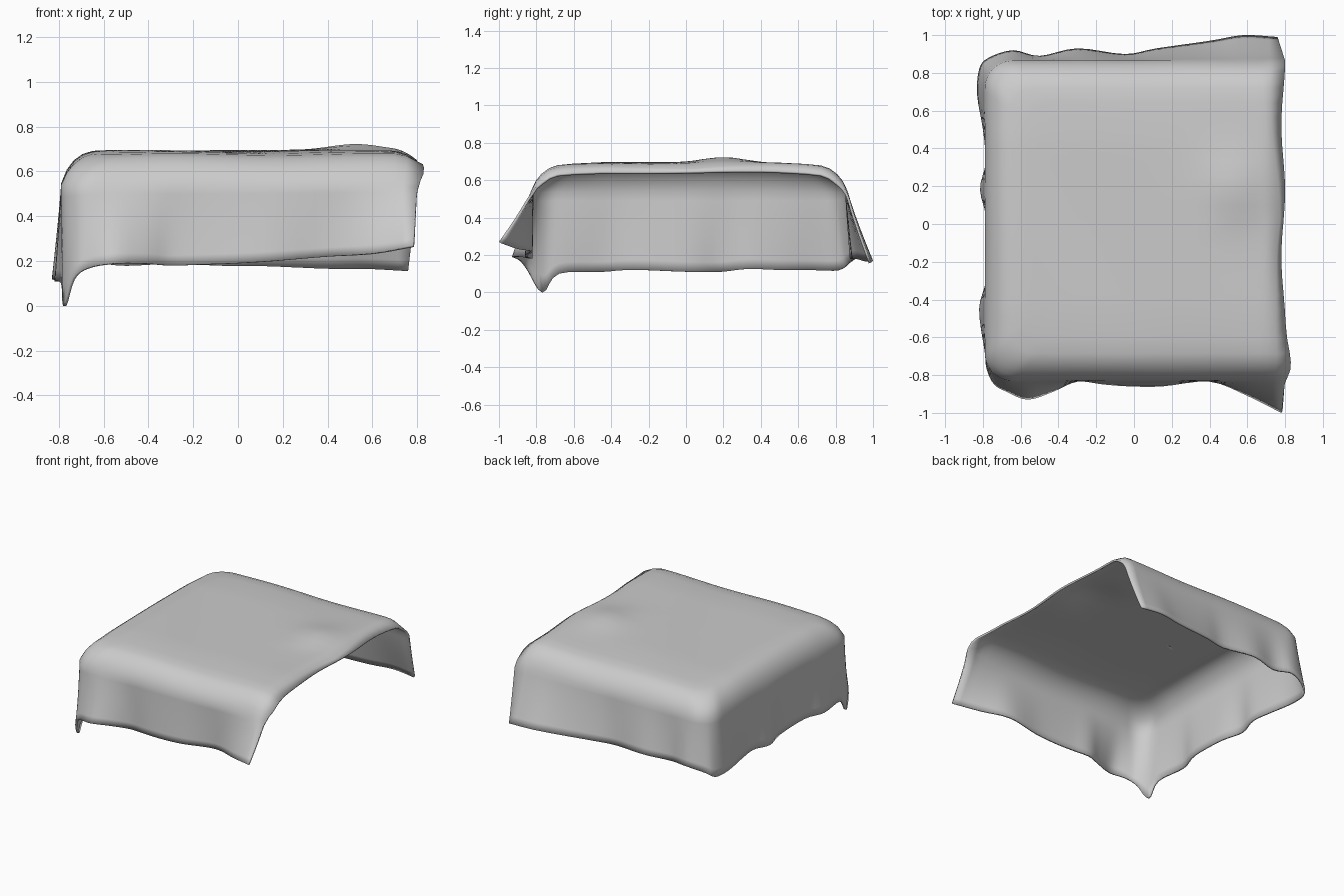
import bpy, bmesh, math
from mathutils import Vector

if "Cube" in bpy.data.objects:
    bpy.data.objects.remove(bpy.data.objects["Cube"])

# Hem of the draped cloth, from front right, around the left side, to back right
HEM = [(.78, -1.0, .27), (.6, -.91, .235), (.4, -.835, .22), (.15, -.86, .2),
       (-.02, -.86, .19), (-.16, -.85, .185), (-.3, -.835, .18), (-.42, -.885, .19),
       (-.56, -.93, .19), (-.67, -.89, .17), (-.74, -.85, .12), (-.78, -.77, 0),
       (-.79, -.68, .1), (-.82, -.45, .11), (-.78, -.28, .12), (-.775, 0, .11),
       (-.815, .18, .11), (-.785, .33, .125), (-.80, .5, .12), (-.83, .68, .12),
       (-.82, .82, .12), (-.77, .88, .16), (-.64, .92, .19), (-.5, .89, .18),
       (-.3, .93, .19), (-.05, .9, .18), (.12, .93, .18), (.4, .97, .17),
       (.58, 1.0, .17), (.76, .99, .16)]
HEM = [Vector(p) for p in HEM]
STEPS = 4
TOP = .692
MID_Y = .02


def clamp(v, a, b):
    return max(a, min(b, v))


def hem_point(i):
    """Catmull-Rom point along the hem."""
    k = min(i // STEPS, len(HEM) - 2)
    t = i / STEPS - k
    b, c = HEM[k], HEM[k + 1]
    a = HEM[k - 1] if k else b * 2 - c
    d = HEM[k + 2] if k + 2 < len(HEM) else c * 2 - b
    return (b * 2 + (c - a) * t + (a * 2 - b * 5 + c * 4 - d) * t * t
            + (b * 3 - a - c * 3 + d) * t ** 3) / 2


def shoulder(h, inset):
    """Nearest point on the rounded box outline, moved inward."""
    inner = Vector((clamp(h.x, -.66, .8), clamp(h.y, -.70, .735)))
    p = inner + (Vector((h.x, h.y)) - inner).normalized() * .15
    return Vector(((p.x - .8) * (1 - inset / 1.6) + .8,
                   (p.y - MID_Y) * (1 - inset / .85) + MID_Y))


def settle(p):
    """Curl the open right edge down and add soft wrinkles on top."""
    x, y, z = p
    w = clamp((z - .5) / .15, 0, 1)
    s = clamp((x - .69) / .11, 0, 1)
    z -= .045 * s * s * w
    z += w * .035 * math.exp(-((x - .53) ** 2 + (y - .2) ** 2) / .03)
    z += w * .004 * math.sin(7 * x + 4 * y)
    # the top sags slightly towards front and back
    z -= w * .02 * clamp(abs(y) - .45, 0, .4) / .4
    x += s * w * (-.01 + .01 * math.sin(9 * y) + .045 * math.exp(-((y + .76) / .14) ** 2))
    return Vector((x, y, z))


count = (len(HEM) - 1) * STEPS
bm = bmesh.new()
columns = []
for i in range(count + 1):
    h = hem_point(i)
    if i in (0, count):
        h.x = .8
    col = []
    # flat top, from a centre spine to the rounded shoulder
    spine = Vector((.8 - 1.1 * min(i, count - i) / (count / 2), MID_Y))
    ring = shoulder(h, .24)
    for k in range(9):
        p = spine.lerp(ring, k / 8)
        col.append(Vector((p.x, p.y, TOP)))
    # rounded shoulder
    for inset, z in [(.16, .688), (.115, .674), (.075, .645), (.045, .605), (.02, .545)]:
        p = shoulder(h, inset)
        col.append(Vector((p.x, p.y, z)))
    # hanging skirt
    base = col[-1].copy()
    end = hem_point(i)
    for k in range(1, 9):
        t = k / 8
        p = base.lerp(end, t ** 1.15)
        # hem spike only shows in the lowest part
        drop = min(end.z, .1) - .1
        p.z = base.z + (end.z - drop - base.z) * t + drop * t ** 3
        col.append(p)
    columns.append([bm.verts.new(settle(p)) for p in col])

for a, b in zip(columns, columns[1:]):
    for j in range(len(a) - 1):
        bm.faces.new((a[j], b[j], b[j + 1], a[j + 1]))
bmesh.ops.remove_doubles(bm, verts=bm.verts, dist=1e-5)

# Draped cloth cover
mesh = bpy.data.meshes.new("draped_cover")
bm.to_mesh(mesh)
bm.free()
cover = bpy.data.objects.new("draped_cover", mesh)
bpy.context.collection.objects.link(cover)
thick = cover.modifiers.new("cloth_thickness", 'SOLIDIFY')
thick.thickness = .014
thick.offset = -1

bpy.context.view_layer.objects.active = cover
cover.select_set(True)
bpy.ops.object.shade_smooth_by_angle(angle=math.radians(50))
